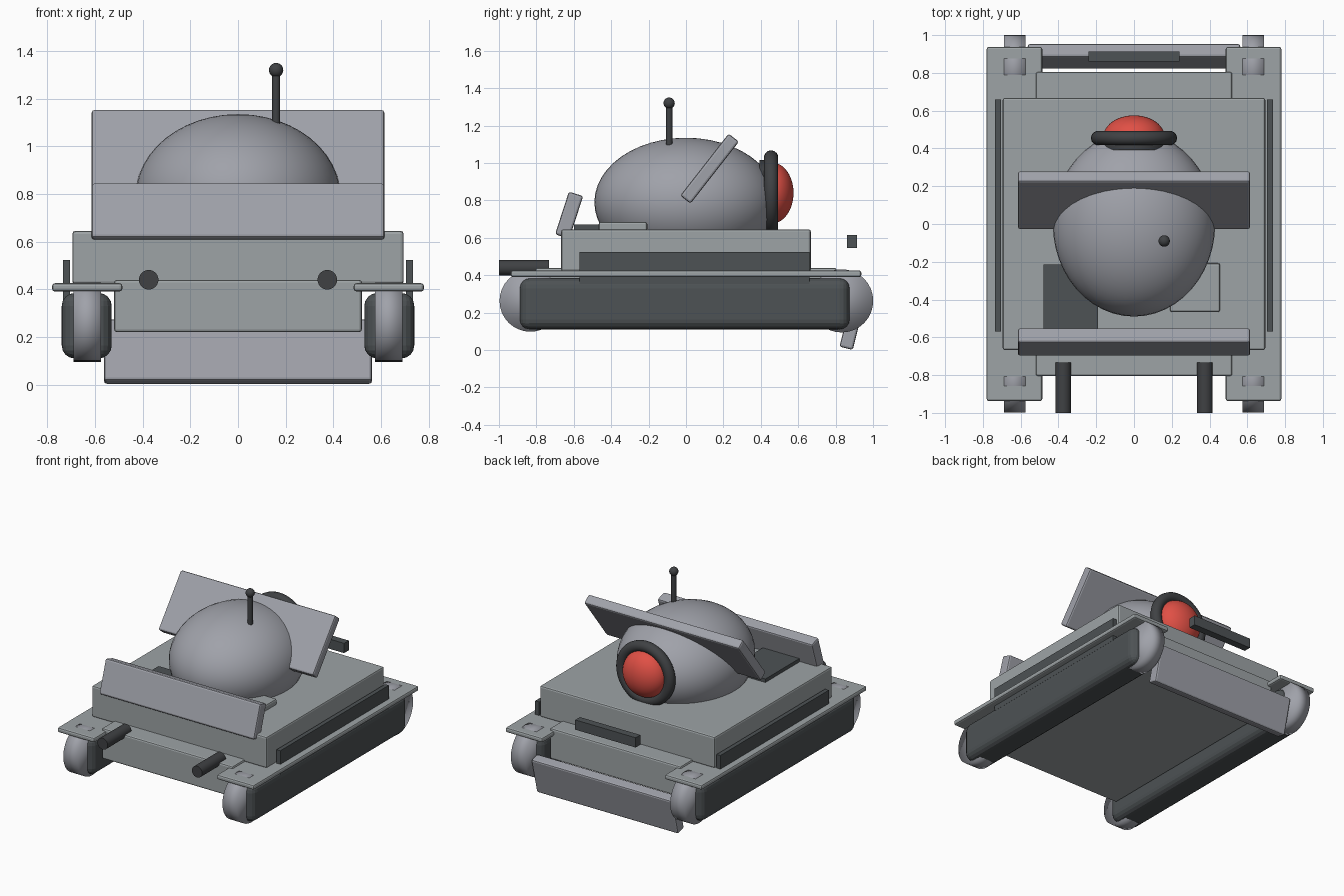
import bpy
import math

cube = bpy.data.objects.get("Cube")
if cube:
    bpy.data.objects.remove(cube, do_unlink=True)


def material(name, rgb):
    m = bpy.data.materials.new(name)
    m.use_nodes = True
    m.diffuse_color = (*rgb, 1)
    for node in m.node_tree.nodes:
        if node.type == "BSDF_PRINCIPLED":
            node.inputs["Base Color"].default_value = (*rgb, 1)
    return m


HULL = material("hull grey", (0.34, 0.37, 0.38))
PLATE = material("armour grey", (0.35, 0.36, 0.40))
DARK = material("track grey", (0.075, 0.085, 0.09))
BLACK = material("gunmetal", (0.05, 0.053, 0.057))
RED = material("lens red", (0.75, 0.08, 0.06))


def finish(name, mat, smooth=None):
    ob = bpy.context.object
    ob.name = name
    ob.data.materials.append(mat)
    if smooth == "all":
        bpy.ops.object.shade_smooth()
    elif smooth == "angle":
        bpy.ops.object.shade_smooth_by_angle(angle=math.radians(35))
    return ob


def box(name, mat, center, size, bevel=0.012, tilt=0, segments=2):
    """Bevelled box, tilted in degrees about the x axis."""
    bpy.ops.mesh.primitive_cube_add(size=1, location=center,
                                    rotation=(math.radians(tilt), 0, 0))
    ob = bpy.context.object
    ob.scale = size
    bpy.ops.object.transform_apply(location=False, rotation=False, scale=True)
    finish(name, mat)
    if bevel:
        mod = ob.modifiers.new("Bevel", "BEVEL")
        mod.width = bevel
        mod.segments = segments
    return ob


def cylinder(name, mat, center, radius, depth, axis="z", smooth="angle"):
    rot = {"x": (0, math.pi / 2, 0), "y": (math.pi / 2, 0, 0), "z": (0, 0, 0)}[axis]
    bpy.ops.mesh.primitive_cylinder_add(vertices=32, radius=radius, depth=depth,
                                        location=center, rotation=rot)
    return finish(name, mat, smooth)


def ellipsoid(name, mat, center, radii):
    bpy.ops.mesh.primitive_uv_sphere_add(segments=48, ring_count=24, location=center)
    bpy.context.object.scale = radii
    return finish(name, mat, "all")


# Hull
box("lower_hull", HULL, (0, 0, 0.33), (1.04, 1.61, 0.22))
box("upper_hull", HULL, (0, 0, 0.533), (1.39, 1.335, 0.224))

# Running gear, mirrored on both sides
for side, s in (("left", 1), ("right", -1)):
    box(side + "_track", DARK, (s * 0.635, -0.007, 0.247), (0.21, 1.765, 0.275),
        bevel=0.055, segments=4)
    box(side + "_fender", HULL, (s * 0.633, 0, 0.408), (0.295, 1.875, 0.035))
    box(side + "_skirt", DARK, (s * 0.72, 0.045, 0.438), (0.03, 1.23, 0.17), bevel=0)
    for end, y, r in (("front", -0.832, 0.165), ("rear", 0.832, 0.169)):
        cylinder(side + "_" + end + "_wheel", PLATE, (s * 0.632, y, 0.263),
                 r, 0.115, "x", "all")
    cylinder(side + "_barrel", BLACK, (s * 0.375, -0.866, 0.44), 0.041, 0.268, "y")

# Dome and slanted armour plates
ellipsoid("dome", PLATE, (0, 0, 0.79), (0.43, 0.49, 0.345))
box("roof_plate", PLATE, (0, 0.126, 0.97), (1.23, 0.42, 0.07), tilt=52)
box("front_plate", PLATE, (0, -0.625, 0.721), (1.23, 0.24, 0.08), tilt=72)
box("rear_blade", PLATE, (0, 0.888, 0.138), (1.125, 0.073, 0.265), tilt=-14)

# Deck hatches
box("dark_hatch", DARK, (-0.335, -0.407, 0.655), (0.29, 0.385, 0.03), bevel=0)
box("light_hatch", HULL, (0.323, -0.337, 0.66), (0.265, 0.26, 0.05))

# Rear lens
cylinder("lens_housing", BLACK, (0, 0.43, 0.84), 0.175, 0.075, "y")
bpy.ops.mesh.primitive_torus_add(major_radius=0.19, minor_radius=0.038,
                                 major_segments=48, minor_segments=14,
                                 location=(0, 0.455, 0.84),
                                 rotation=(math.pi / 2, 0, 0))
finish("lens_ring", BLACK, "all")
ellipsoid("lens", RED, (0, 0.46, 0.84), (0.163, 0.115, 0.163))

# Rear bar and antenna
box("rear_bar", DARK, (0, 0.887, 0.58), (0.48, 0.053, 0.07), bevel=0)
cylinder("antenna_mast", BLACK, (0.16, -0.09, 1.2), 0.017, 0.21)
ellipsoid("antenna_tip", BLACK, (0.16, -0.09, 1.32), (0.03, 0.03, 0.03))
